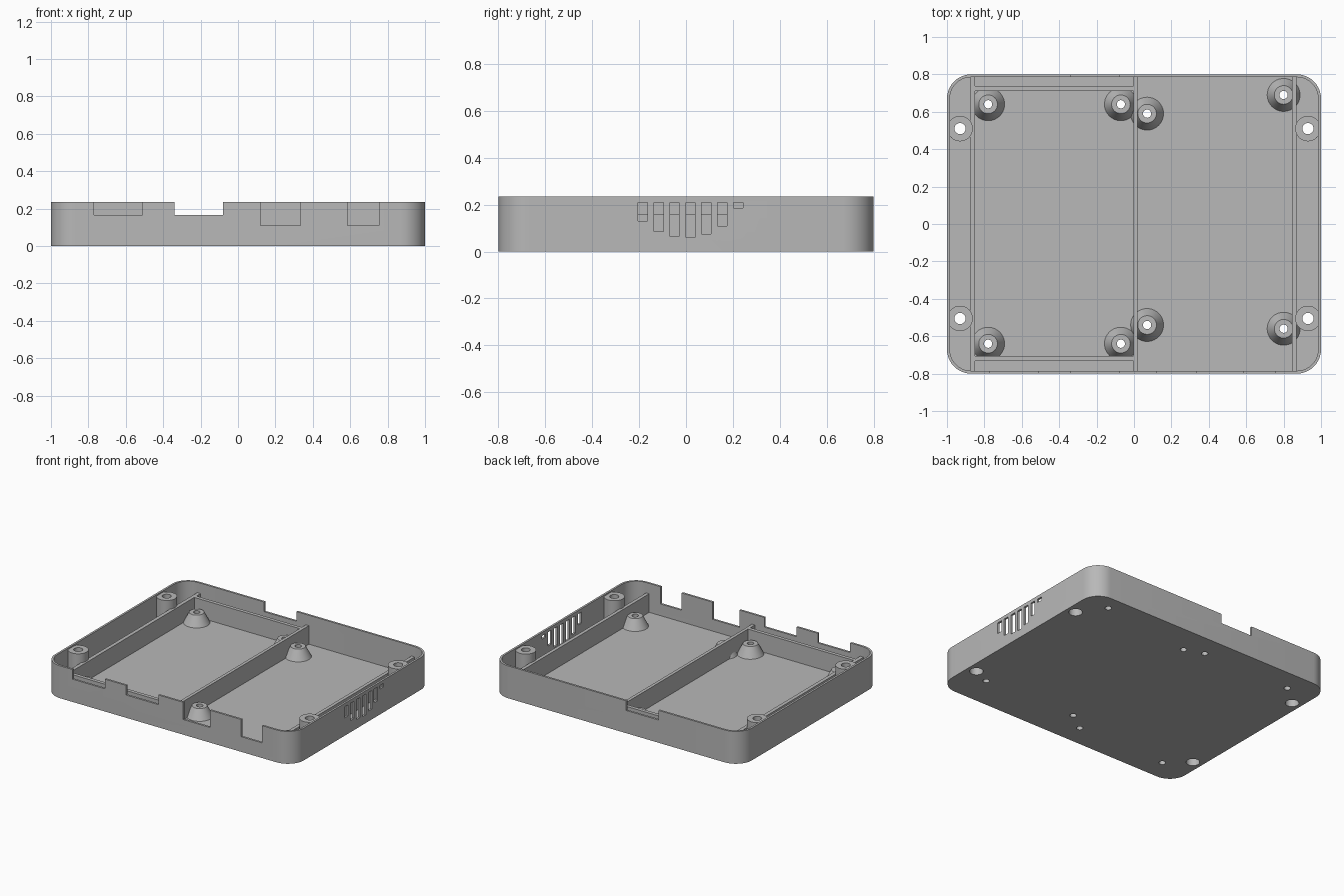
import bpy, bmesh, math
from mathutils import Matrix, Vector

cube = bpy.data.objects.get("Cube")
if cube:
    bpy.data.objects.remove(cube, do_unlink=True)

HEIGHT, FLOOR, WALL, RIB_TOP, POST_TOP = 0.235, 0.025, 0.015, 0.16, 0.10

grey = bpy.data.materials.new("plain_grey")
grey.use_nodes = True
colour = (0.48, 0.48, 0.48, 1)
grey.diffuse_color = colour
grey.node_tree.nodes["Principled BSDF"].inputs["Base Color"].default_value = colour


def finish(bm, name, smooth=False):
    bmesh.ops.recalc_face_normals(bm, faces=bm.faces)
    mesh = bpy.data.meshes.new(name)
    bm.to_mesh(mesh)
    bm.free()
    mesh.materials.append(grey)
    obj = bpy.data.objects.new(name, mesh)
    bpy.context.collection.objects.link(obj)
    if smooth:
        shade(obj)
    return obj


def shade(obj):
    bpy.ops.object.select_all(action="DESELECT")
    obj.select_set(True)
    bpy.context.view_layer.objects.active = obj
    bpy.ops.object.shade_smooth_by_angle(angle=math.radians(30))


def rounded_ring(half_x, half_y, radius, z, steps=10):
    points = []
    for i, (sx, sy) in enumerate([(1, 1), (-1, 1), (-1, -1), (1, -1)]):
        for k in range(steps + 1):
            a = math.pi / 2 * (i + k / steps)
            points.append((sx * (half_x - radius) + radius * math.cos(a),
                           sy * (half_y - radius) + radius * math.sin(a), z))
    return points


def circle_ring(x, y, radius, z, sides=40):
    turn = 2 * math.pi / sides
    return [(x + radius * math.cos(turn * i), y + radius * math.sin(turn * i), z)
            for i in range(sides)]


def loft(rings, name, closed):
    """Skin a stack of rings, either joined end to end or capped."""
    bm = bmesh.new()
    loops = [[bm.verts.new(p) for p in ring] for ring in rings]
    pairs = list(zip(loops, loops[1:]))
    if closed:
        pairs.append((loops[-1], loops[0]))
    else:
        bm.faces.new(loops[0])
        bm.faces.new(loops[-1])
    for a, b in pairs:
        for i in range(len(a)):
            j = (i + 1) % len(a)
            bm.faces.new((a[i], a[j], b[j], b[i]))
    return finish(bm, name, closed)


def add_box(bm, low, high):
    low, high = Vector(low), Vector(high)
    matrix = Matrix.Translation((low + high) / 2) @ Matrix.Diagonal((*(high - low), 1))
    bmesh.ops.create_cube(bm, size=1, matrix=matrix)


def add_drill(bm, x, y, radius):
    bmesh.ops.create_cone(bm, cap_ends=True, segments=40, radius1=radius, radius2=radius,
                          depth=0.1, matrix=Matrix.Translation((x, y, 0)))


# Tray shell with rounded corners
inner = (1 - WALL, 0.8 - WALL, 0.13 - WALL)
tray = loft([rounded_ring(1, 0.8, 0.13, 0), rounded_ring(1, 0.8, 0.13, HEIGHT),
             rounded_ring(*inner, HEIGHT), rounded_ring(*inner, FLOOR)], "tray", False)

posts = [(x, y) for x in (-0.78, -0.07) for y in (-0.64, 0.64)]
posts += [(0.07, 0.59), (0.07, -0.54), (0.8, 0.69), (0.8, -0.56)]
bosses = [(x, y) for x in (-0.93, 0.93) for y in (-0.505, 0.51)]

# Openings: port notches, vent slots and screw holes
cut = bmesh.new()
for x0, x1, z in [(-0.77, -0.51, 0.165), (-0.34, -0.08, 0.165),
                  (0.12, 0.335, 0.11), (0.585, 0.755, 0.11)]:
    add_box(cut, (x0, -0.85, z), (x1, -0.76, 0.3))
add_box(cut, (-0.34, 0.76, 0.165), (-0.08, 0.85, 0.3))
for i, z in enumerate([0.13, 0.085, 0.065, 0.06, 0.075, 0.11, 0.185]):
    y = -0.185 + 0.068 * i
    add_box(cut, (0.96, y - 0.02, z), (1.05, y + 0.02, 0.21))
for x, y in posts:
    add_drill(cut, x, y, 0.022)
for x, y in bosses:
    add_drill(cut, x, y, 0.045)
cutter = finish(cut, "opening_cutter")
cutter.hide_render = True

mod = tray.modifiers.new("openings", "BOOLEAN")
mod.operation = "DIFFERENCE"
mod.solver = "EXACT"
mod.object = cutter
bpy.context.view_layer.objects.active = tray
bpy.ops.object.modifier_apply(modifier=mod.name)
bpy.data.objects.remove(cutter, do_unlink=True)
shade(tray)

# Conical standoff posts with a screw hole
for n, (x, y) in enumerate(posts):
    profile = [(0.022, FLOOR), (0.088, FLOOR), (0.05, POST_TOP), (0.022, POST_TOP)]
    loft([circle_ring(x, y, r, z) for r, z in profile], f"standoff_post_{n + 1}", True)

# Cylindrical case screw bosses, counterbored from below
for n, (x, y) in enumerate(bosses):
    profile = [(0.045, FLOOR), (0.068, FLOOR), (0.068, 0.225), (0.03, 0.225),
               (0.03, 0.08), (0.045, 0.08)]
    loft([circle_ring(x, y, r, z) for r, z in profile], f"screw_boss_{n + 1}", True)

# Dividing ribs
for name, x0, x1, y0, y1 in [("left_rib", 0.845, 0.87, -0.79, 0.79),
                             ("centre_rib", -0.003, 0.02, -0.79, 0.79),
                             ("right_rib", -0.877, -0.85, -0.79, 0.79),
                             ("front_cross_rib", -0.855, 0, -0.733, -0.707),
                             ("back_cross_rib", -0.855, 0, 0.712, 0.738)]:
    bm = bmesh.new()
    add_box(bm, (x0, y0, FLOOR - 0.005), (x1, y1, RIB_TOP))
    finish(bm, name)
